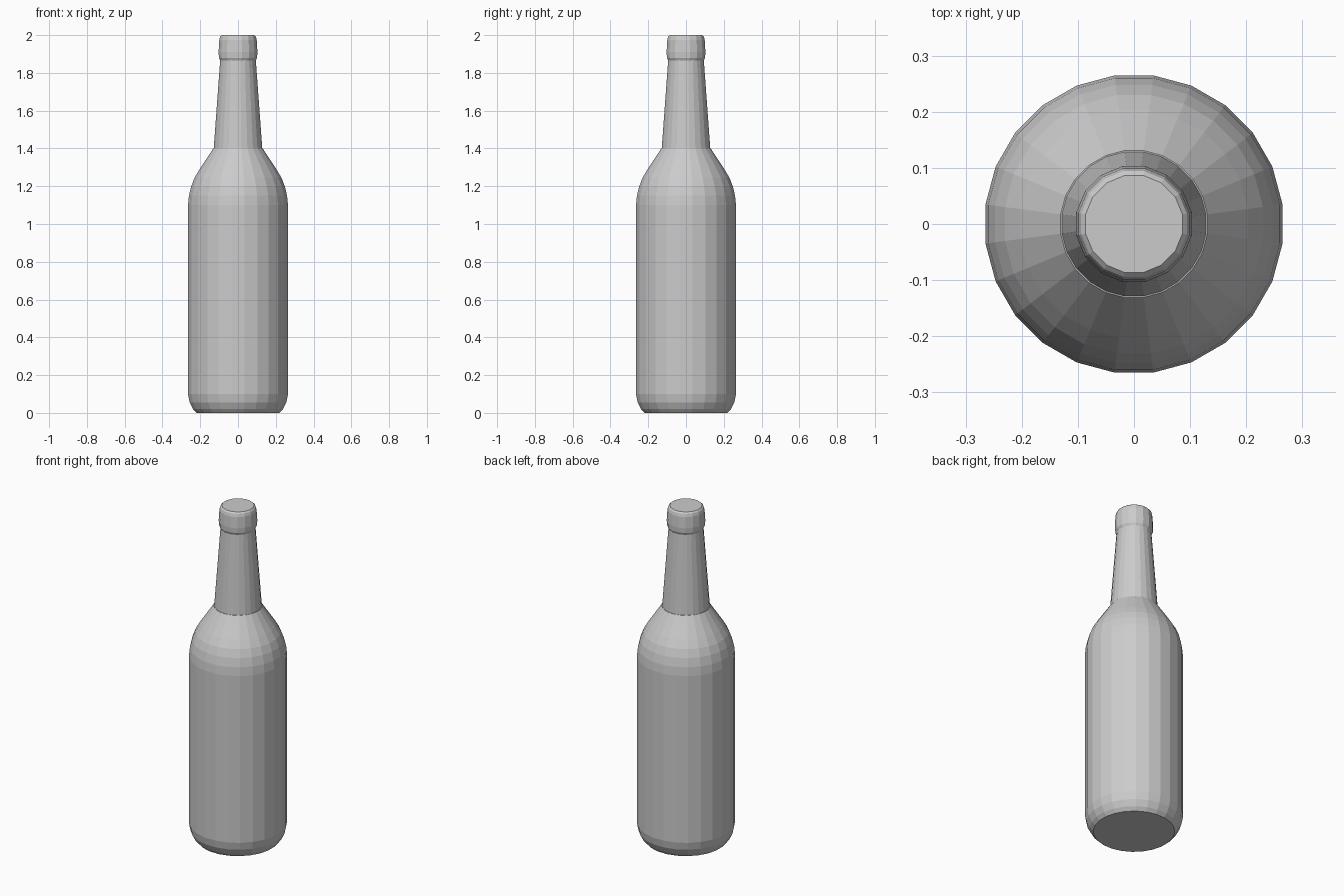
import bpy, bmesh
from math import cos, sin, pi

if "Cube" in bpy.data.objects:
    bpy.data.objects.remove(bpy.data.objects["Cube"])

SIDES = 24


def lathe(name, profile, sides=SIDES):
    """Spin an (radius, z) profile around z into a closed flat-faced solid."""
    bm = bmesh.new()
    rings = []
    for r, z in profile:
        rings.append([bm.verts.new((r * cos(2 * pi * (i + 0.5) / sides),
                                    r * sin(2 * pi * (i + 0.5) / sides), z))
                      for i in range(sides)])
    for low, high in zip(rings, rings[1:]):
        for i in range(sides):
            j = (i + 1) % sides
            bm.faces.new((low[i], low[j], high[j], high[i]))
    bm.faces.new(rings[0][::-1])
    bm.faces.new(rings[-1])
    mesh = bpy.data.meshes.new(name)
    bm.to_mesh(mesh)
    bm.free()
    obj = bpy.data.objects.new(name, mesh)
    bpy.context.collection.objects.link(obj)
    return obj


# Body with rounded base and sloping shoulder
lathe("body", [(0.222, 0.0), (0.24, 0.02), (0.258, 0.055), (0.267, 0.10),
               (0.267, 1.10), (0.262, 1.15), (0.25, 1.20), (0.232, 1.245),
               (0.205, 1.29), (0.132, 1.40)])

# Tapered neck
lathe("neck", [(0.13, 1.395), (0.095, 1.87)])

# Cap with softened edges
lathe("cap", [(0.092, 1.858), (0.103, 1.88), (0.105, 1.91),
              (0.101, 1.975), (0.096, 1.992), (0.088, 2.0)], 16)
